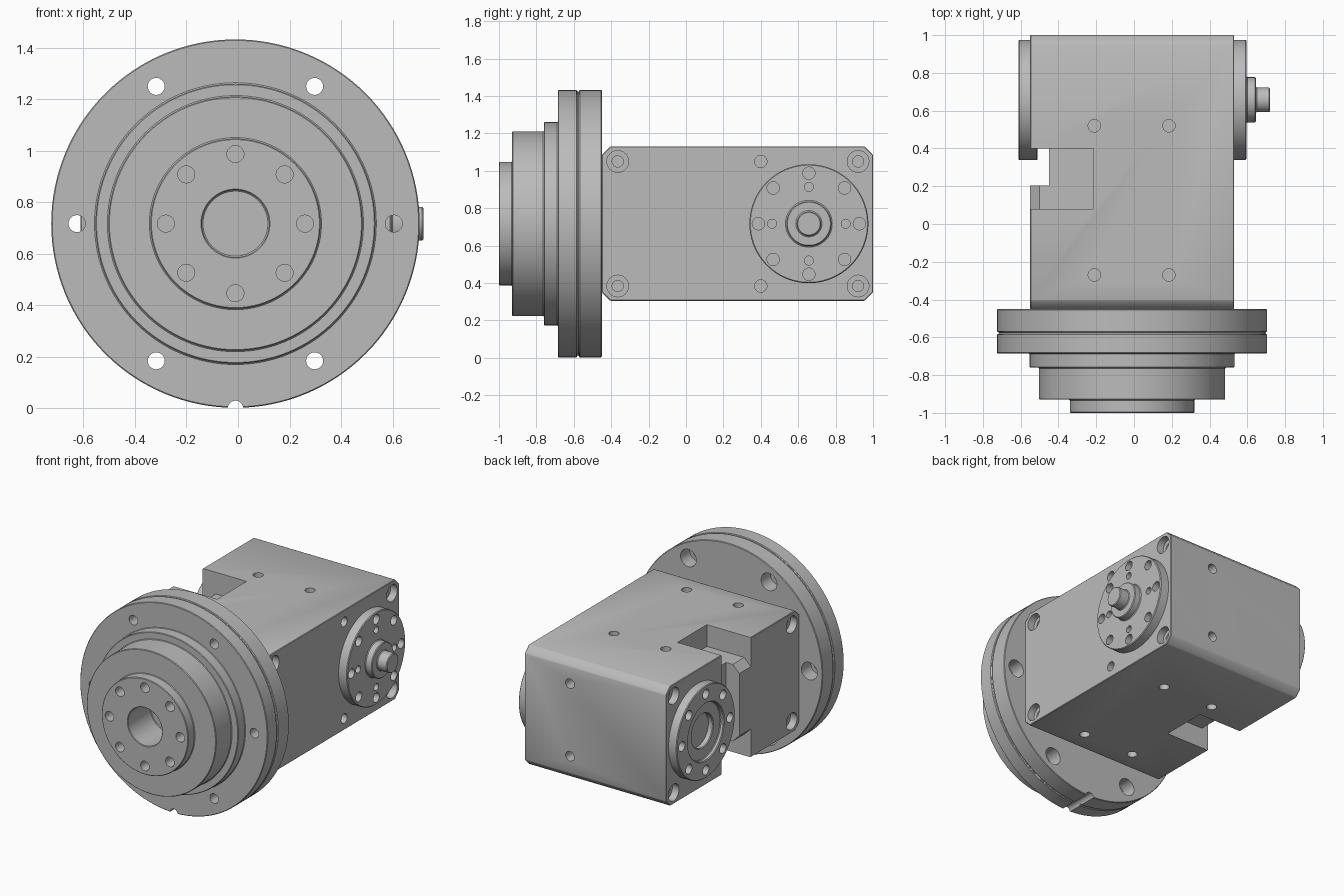
import bpy, bmesh, math
from mathutils import Vector

if "Cube" in bpy.data.objects:
    bpy.data.objects.remove(bpy.data.objects["Cube"])

grey = bpy.data.materials.new("machined_grey")
grey.use_nodes = True
grey.diffuse_color = (0.5, 0.5, 0.5, 1)
grey.node_tree.nodes["Principled BSDF"].inputs["Base Color"].default_value = (0.5, 0.5, 0.5, 1)

CX, CZ = -0.01, 0.717      # main axis
DY = 0.657                 # cross axis
X, Y, Z = Vector((1, 0, 0)), Vector((0, 1, 0)), Vector((0, 0, 1))
XL, XR, YF, YB, ZB, ZT = -0.55, 0.53, -0.45, 1.0, 0.305, 1.13


def lathe(bm, profile, origin, axis, seg=96):
    """Revolve (radius, offset) points about an axis; both ends lie on it."""
    rot = Z.rotation_difference(axis)
    rings = []
    for r, t in profile:
        n = seg if r > 0 else 1
        rings.append([bm.verts.new(Vector(origin) + rot @ Vector((
            r * math.cos(2 * math.pi * i / seg), r * math.sin(2 * math.pi * i / seg), t)))
            for i in range(n)])
    for a, b in zip(rings, rings[1:]):
        for i in range(seg):
            j = (i + 1) % seg
            quad = [a[i % len(a)], a[j % len(a)], b[j % len(b)], b[i % len(b)]]
            bm.faces.new(list(dict.fromkeys(quad)))


def drill(bm, pos, normal, r, depth, bore=0, bore_depth=0):
    """Blind or counterbored hole going in against the surface normal."""
    top = bore or r
    pts = [(0, 0.05), (top, 0.05)]
    if bore:
        pts += [(bore, -bore_depth), (r, -bore_depth)]
    else:
        pts += [(r, 0)]
    lathe(bm, pts + [(r, -depth), (0, -depth)], pos, normal, 24)


def prism(bm, outline, direction):
    """Extrude a closed outline along a vector."""
    face = bm.faces.new([bm.verts.new(p) for p in outline])
    new = bmesh.ops.extrude_face_region(bm, geom=[face])["geom"]
    bmesh.ops.translate(bm, vec=direction, verts=[v for v in new if isinstance(v, bmesh.types.BMVert)])


def box(bm, lo, hi):
    prism(bm, [(lo[0], lo[1], lo[2]), (hi[0], lo[1], lo[2]), (hi[0], hi[1], lo[2]),
               (lo[0], hi[1], lo[2])], (0, 0, hi[2] - lo[2]))


def make(name, bm):
    bmesh.ops.recalc_face_normals(bm, faces=bm.faces)
    mesh = bpy.data.meshes.new(name)
    bm.to_mesh(mesh)
    bm.free()
    ob = bpy.data.objects.new(name, mesh)
    bpy.context.collection.objects.link(ob)
    mesh.materials.append(grey)
    return ob


def finish(ob, bevel=0, cutters=()):
    """Break the edges, subtract the cutters, then shade."""
    bpy.ops.object.select_all(action="DESELECT")
    bpy.context.view_layer.objects.active = ob
    ob.select_set(True)
    if bevel:
        m = ob.modifiers.new("edge_break", "BEVEL")
        m.width, m.segments, m.limit_method = bevel, 1, "ANGLE"
        bpy.ops.object.modifier_apply(modifier=m.name)
    for bm in cutters:
        tool = make("cutter", bm)
        tool.hide_render = True
        m = ob.modifiers.new("cut", "BOOLEAN")
        m.object, m.operation, m.solver = tool, "DIFFERENCE", "EXACT"
        bpy.ops.object.modifier_apply(modifier=m.name)
        bpy.data.objects.remove(tool)
    bpy.ops.object.shade_smooth_by_angle(angle=math.radians(25))


def around(count, radius, start=0):
    for i in range(count):
        a = start + 2 * math.pi * i / count
        yield radius * math.cos(a), radius * math.sin(a)


# Stepped output flange with its centre bore
bm = bmesh.new()
lathe(bm, [(0, -0.75), (0.13, -0.75), (0.13, -1), (0.33, -1), (0.33, -0.93), (0.493, -0.93),
           (0.493, -0.76), (0.543, -0.76), (0.543, -0.685), (0.715, -0.685), (0.715, -0.582),
           (0.705, -0.582), (0.705, -0.572), (0.715, -0.572), (0.715, YF), (0, YF)],
      (CX, 0, CZ), Y, 128)
flange = make("output_flange", bm)
holes = bmesh.new()
for u, v in around(8, 0.27):
    drill(holes, (CX + u, -1, CZ + v), -Y, 0.033, 0.1)
for u, v in around(6, 0.615):
    drill(holes, (CX + u, YF, CZ + v), Y, 0.033, 0.3, 0.06, 0.1)
drill(holes, (CX, YF, 0.0), Y, 0.03, 0.3)
finish(flange, 0.004, [holes])

# Gearbox housing with chamfered ends and side pocket
c = 0.045
bm = bmesh.new()
prism(bm, [(XL, y, z) for y, z in (
    (YF, ZB + c), (YF + c, ZB), (YB - c, ZB), (YB, ZB + c),
    (YB, ZT - c), (YB - c, ZT), (YF + c, ZT), (YF, ZT - c))], (XR - XL, 0, 0))
housing = make("housing", bm)
pocket = bmesh.new()
box(pocket, (-0.7, 0.08, 0.1), (-0.215, 0.4, 1.3))
holes = bmesh.new()
for z in (CZ - 0.333, CZ + 0.333):
    for y in (-0.365, 0.92):
        drill(holes, (XR, y, z), X, 0.03, 0.16, 0.058, 0.05)
        drill(holes, (XL, y, z), -X, 0.03, 0.16, 0.058, 0.05)
    drill(holes, (XR, 0.4, z), X, 0.033, 0.1)
for x in (-0.21, 0.185):
    for y in (-0.27, 0.52):
        drill(holes, (x, y, ZT), Z, 0.033, 0.1)
        drill(holes, (x, y, ZB), -Z, 0.033, 0.1)
for z in (CZ - 0.25, CZ + 0.25):
    drill(holes, (0.185, YB, z), Y, 0.033, 0.1)
finish(housing, 0.004, [pocket, holes])

# Block filling the middle of the pocket, with a chamfered rib
bm = bmesh.new()
box(bm, (-0.45, 0.07, 0.45), (-0.2, 0.41, 0.98))
finish(make("pocket_block", bm))
bm = bmesh.new()
prism(bm, [(x, 0.07, z) for x, z in ((-0.44, 0.45), (-0.5, 0.45), (XL, 0.5),
                                   (XL, 0.93), (-0.5, 0.98), (-0.44, 0.98))], (0, 0.135, 0))
finish(make("pocket_rib", bm))

# Drive side disc with boss and shaft
bm = bmesh.new()
lathe(bm, [(0, 0.48), (0.318, 0.48), (0.318, 0.595), (0.12, 0.595), (0.12, 0.645),
           (0.065, 0.645), (0.065, 0.72), (0, 0.72)], (0, DY, CZ), X)
disc = make("drive_disc_and_shaft", bm)
holes = bmesh.new()
for u, v in around(8, 0.27):
    drill(holes, (0.595, DY + u, CZ + v), X, 0.033, 0.08)
for u, v in around(4, 0.197):
    drill(holes, (0.595, DY + u, CZ + v), X, 0.024, 0.08)
finish(disc, 0.005, [holes])

# Opposite disc with stepped recess
bm = bmesh.new()
lathe(bm, [(0, 0.51), (0.318, 0.51), (0.318, 0.612), (0.195, 0.612), (0.195, 0.585),
           (0.115, 0.585), (0.115, 0.53), (0, 0.53)], (0, DY, CZ), -X)
disc = make("recessed_disc", bm)
holes = bmesh.new()
for u, v in around(8, 0.262):
    drill(holes, (-0.612, DY + u, CZ + v), -X, 0.033, 0.08)
finish(disc, 0.005, [holes])
